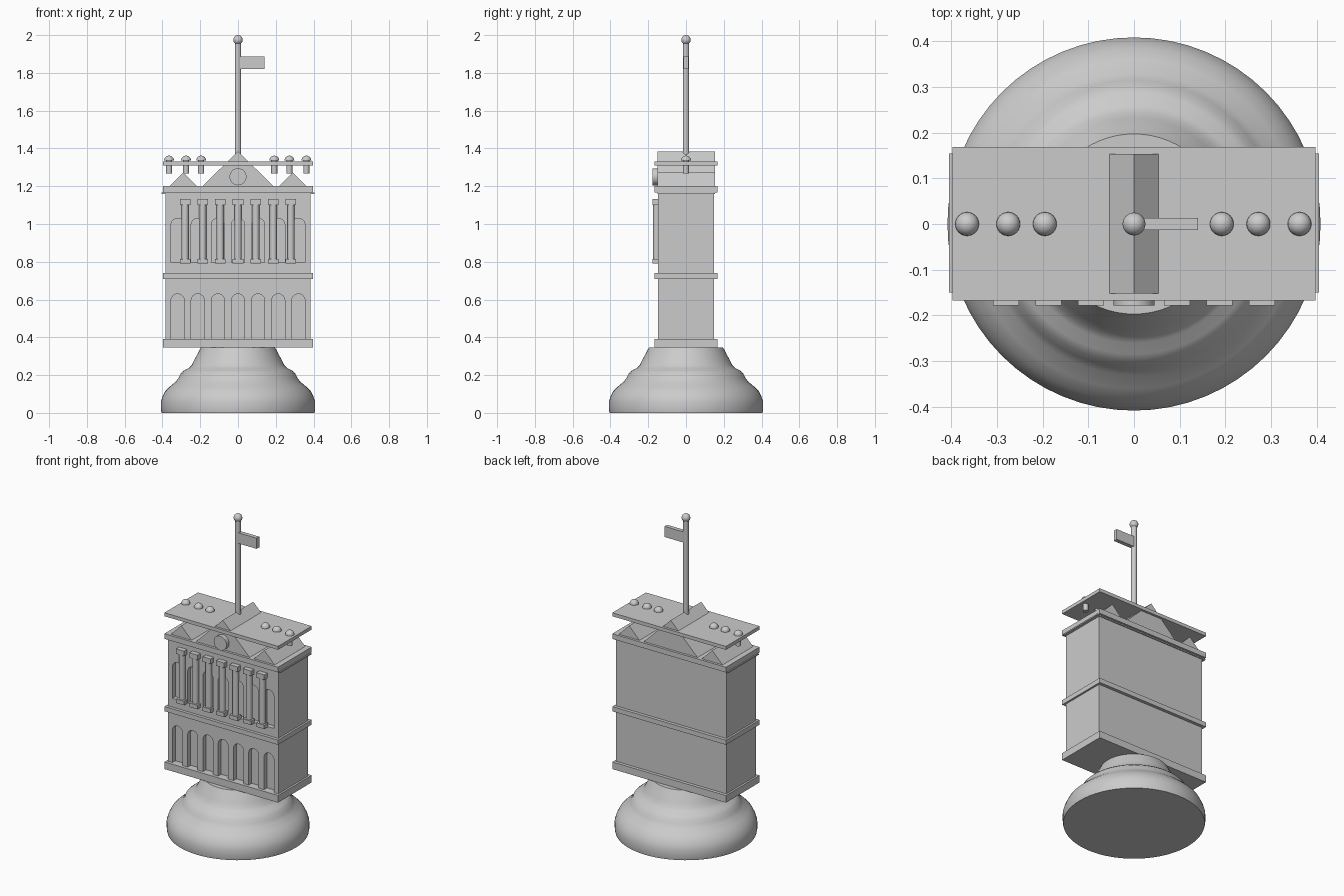
import bpy, bmesh, math

if "Cube" in bpy.data.objects:
    bpy.data.objects.remove(bpy.data.objects["Cube"])

stone = bpy.data.materials.new("stone grey")
stone.diffuse_color = (0.6, 0.6, 0.6, 1)
stone.use_nodes = True
stone.node_tree.nodes["Principled BSDF"].inputs["Base Color"].default_value = stone.diffuse_color


def finish(name, bm, smooth=False):
    bmesh.ops.recalc_face_normals(bm, faces=bm.faces[:])
    me = bpy.data.meshes.new(name)
    bm.to_mesh(me)
    bm.free()
    ob = bpy.data.objects.new(name, me)
    bpy.context.collection.objects.link(ob)
    me.materials.append(stone)
    if smooth:
        bpy.ops.object.select_all(action='DESELECT')
        ob.select_set(True)
        bpy.context.view_layer.objects.active = ob
        bpy.ops.object.shade_smooth_by_angle(angle=math.radians(35))
    return ob


def box(name, x0, x1, y0, y1, z0, z1):
    bm = bmesh.new()
    bmesh.ops.create_cube(bm, size=1)
    for v in bm.verts:
        v.co = (x0 + (v.co.x + .5) * (x1 - x0), y0 + (v.co.y + .5) * (y1 - y0),
                z0 + (v.co.z + .5) * (z1 - z0))
    return finish(name, bm)


def lathe(name, profile, x=0, y=0, n=24):
    """Closed solid of revolution from (radius, z) points."""
    bm = bmesh.new()
    rings = []
    for r, z in profile:
        rings.append([bm.verts.new((x + r * math.cos(2 * math.pi * i / n),
                                    y + r * math.sin(2 * math.pi * i / n), z)) for i in range(n)])
    for a, b in zip(rings, rings[1:]):
        for i in range(n):
            j = (i + 1) % n
            bm.faces.new((a[i], a[j], b[j], b[i]))
    bm.faces.new(rings[0])
    bm.faces.new(rings[-1])
    return finish(name, bm, True)


def prism_into(bm, pts, y0, y1):
    """Extrude an (x, z) outline along y."""
    a = [bm.verts.new((x, y0, z)) for x, z in pts]
    b = [bm.verts.new((x, y1, z)) for x, z in pts]
    bm.faces.new(a)
    bm.faces.new(b[::-1])
    for i in range(len(pts)):
        j = (i + 1) % len(pts)
        bm.faces.new((a[i], b[i], b[j], a[j]))


def prism(name, pts, y0, y1, smooth=False):
    bm = bmesh.new()
    prism_into(bm, pts, y0, y1)
    return finish(name, bm, smooth)


def ball(name, x, z, r):
    bm = bmesh.new()
    bmesh.ops.create_uvsphere(bm, u_segments=24, v_segments=14, radius=r)
    bmesh.ops.translate(bm, vec=(x, 0, z), verts=bm.verts[:])
    return finish(name, bm, True)


# Round flared pedestal
lathe("pedestal", [(.405, 0), (.408, .015), (.408, .06), (.40, .085), (.385, .115), (.36, .14),
                   (.33, .165), (.315, .185), (.303, .21), (.285, .225), (.26, .238),
                   (.245, .252), (.232, .28), (.215, .31), (.197, .345)], n=64)

# Main block with two rows of arched niches cut into the front
body = box("main_block", -.385, .385, -.148, .148, .36, 1.18)
bm = bmesh.new()
for z0, z1 in ((.39, .63), (.795, 1.03)):
    for i in range(-3, 4):
        cx, r = i * .1065, .035
        arc = [(cx + r * math.cos(math.pi * k / 12), z1 - r + r * math.sin(math.pi * k / 12))
               for k in range(13)]
        prism_into(bm, [(cx - r, z0), (cx + r, z0)] + arc, -.2, -.118)
cutter = finish("niche_cutter", bm)
cutter.hide_render = True
mod = body.modifiers.new("niches", 'BOOLEAN')
mod.object = cutter
mod.operation = 'DIFFERENCE'
mod.solver = 'EXACT'
bpy.context.view_layer.objects.active = body
bpy.ops.object.select_all(action='DESELECT')
body.select_set(True)
bpy.ops.object.modifier_apply(modifier=mod.name)
bpy.data.objects.remove(cutter)

# Horizontal bands and the roof slab
for name, z0, z1 in (("base_band", .345, .39), ("middle_band", .71, .74),
                     ("cornice", 1.167, 1.2), ("roof_slab", 1.31, 1.332)):
    box(name, -.397, .397, -.167, .168, z0, z1)
box("cornice_lip", -.404, .404, -.15, .154, 1.16, 1.168)

# Front columns with square caps and feet
for x in (-.28, -.187, -.094, 0, .094, .187, .28):
    lathe("column_shaft", [(.019, .80), (.019, 1.12)], x, -.155, 16)
    box("column_capital", x - .028, x + .028, -.178, -.14, 1.1, 1.132)
    box("column_foot", x - .028, x + .028, -.178, -.14, .79, .815)

# Gables on the roof
for name, cx, w, z in (("main_gable", 0, .193, 1.385), ("left_gable", -.29, .077, 1.273),
                       ("right_gable", .29, .077, 1.273)):
    prism(name, [(cx - w, 1.195), (cx + w, 1.195), (cx, z)], -.152, .153)

# Round clock disc on the main gable
prism("clock_disc", [(.045 * math.cos(math.pi * k / 16), 1.25 + .045 * math.sin(math.pi * k / 16))
                     for k in range(32)], -.178, -.14, True)

# Finials through the roof slab
for x in (-.365, -.275, -.195, .192, .272, .362):
    lathe("finial_stub", [(.016, 1.267), (.016, 1.342)], x, 0, 16)
    lathe("finial_cap", [(.026, 1.336)] + [(.026 * math.cos(k * .25), 1.336 + .026 * math.sin(k * .25))
                                         for k in range(1, 7)], x, 0, 24)

# Flagpole, its ball and the flag
lathe("flagpole", [(.017, 1.34), (.017, 1.97)], n=20)
ball("pole_ball", 0, 1.975, .025)
box("flag", .005, .14, -.013, .013, 1.82, 1.887)
